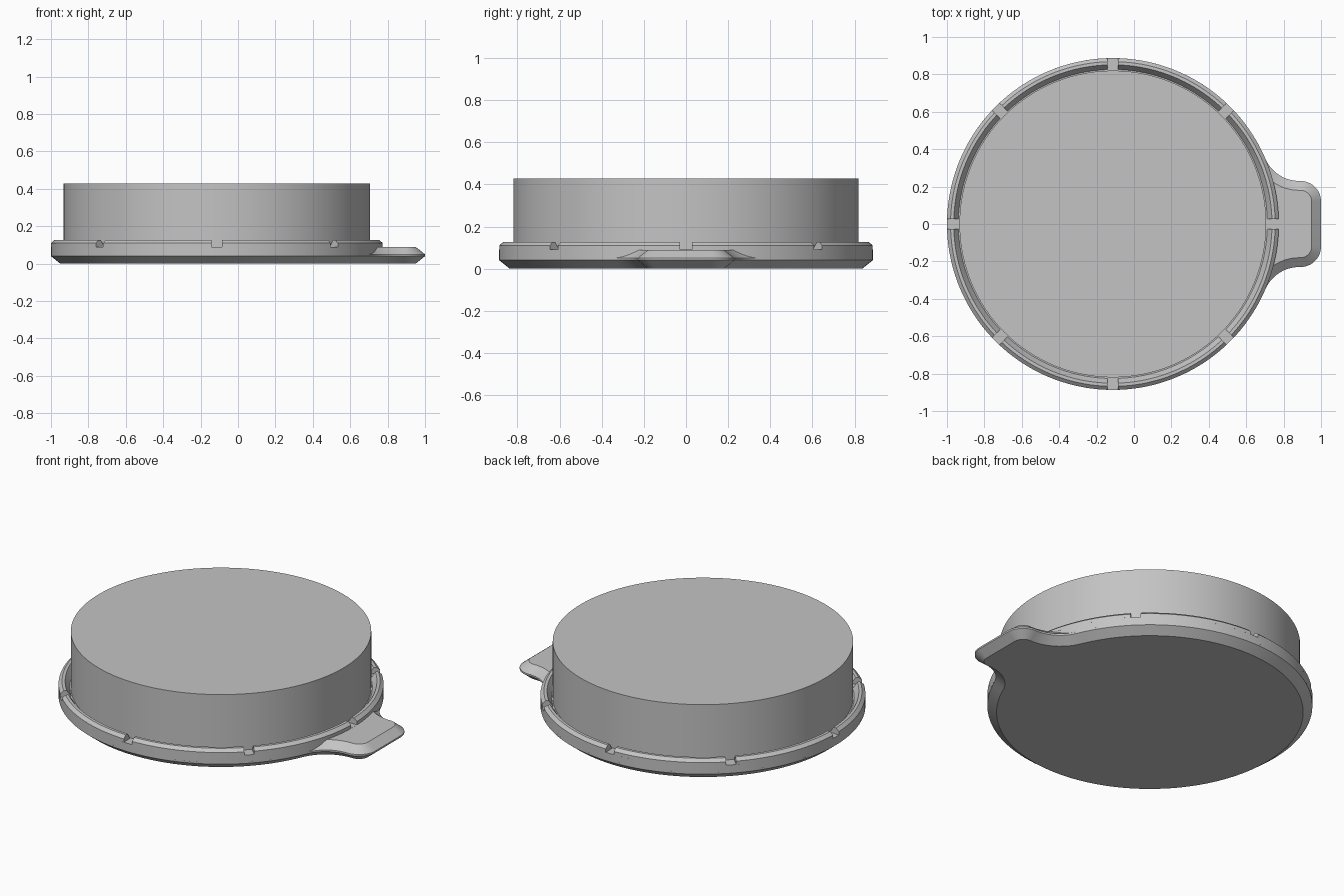
import bpy, bmesh, math
from mathutils import Vector

if "Cube" in bpy.data.objects:
    bpy.data.objects.remove(bpy.data.objects["Cube"])

CX, R = -0.113, 0.887          # disc centre and outer radius
TAB_Y, TIP, CORNER, FILLET = 0.23, 1.0, 0.11, 0.198
NOTCH = 0.055                  # notch width
SEG = 144

grey = bpy.data.materials.new("light grey")
grey.diffuse_color = (0.55, 0.55, 0.55, 1)
grey.use_nodes = True
grey.node_tree.nodes["Principled BSDF"].inputs["Base Color"].default_value = grey.diffuse_color


def finish(name, bm):
    bmesh.ops.recalc_face_normals(bm, faces=bm.faces)
    mesh = bpy.data.meshes.new(name)
    bm.to_mesh(mesh)
    bm.free()
    mesh.materials.append(grey)
    ob = bpy.data.objects.new(name, mesh)
    bpy.context.collection.objects.link(ob)
    bpy.ops.object.select_all(action='DESELECT')
    ob.select_set(True)
    bpy.context.view_layer.objects.active = ob
    bpy.ops.object.shade_smooth_by_angle(angle=math.radians(30))
    return ob


def loft(name, rings, closed=False):
    """Skin a list of equal-length point rings; cap the ends or join them."""
    bm = bmesh.new()
    loops = [[bm.verts.new(p) for p in ring] for ring in rings]
    n = len(loops[0])
    pairs = list(zip(loops, loops[1:])) + ([(loops[-1], loops[0])] if closed else [])
    for a, b in pairs:
        for i in range(n):
            j = (i + 1) % n
            bm.faces.new((a[i], a[j], b[j], b[i]))
    if not closed:
        bm.faces.new(loops[0][::-1])
        bm.faces.new(loops[-1])
    return finish(name, bm)


def circle(r, z):
    return [(CX + r * math.cos(2 * math.pi * i / SEG),
             r * math.sin(2 * math.pi * i / SEG), z) for i in range(SEG)]


def arc(cx, cy, r, a0, a1, n):
    return [(cx + r * math.cos(a0 + (a1 - a0) * i / n),
             cy + r * math.sin(a0 + (a1 - a0) * i / n)) for i in range(n + 1)]


def outline(inset, z):
    """Disc plus pull tab, offset inwards by inset."""
    fy = TAB_Y + FILLET
    a = math.asin(fy / (R + FILLET))
    fx = CX + (R + FILLET) * math.cos(a)
    half = arc(TIP - CORNER, TAB_Y - CORNER, CORNER - inset, 0, math.pi / 2, 12)
    half += arc(fx, fy, FILLET + inset, -math.pi / 2, a - math.pi, 14)
    half += arc(CX, 0, R - inset, a, math.pi, 66)[1:]
    mirrored = [(x, -y) for x, y in half[-2::-1]]
    return [(x, y, z) for x, y in half + mirrored]


# Base plate with pull tab, bevelled above and below
loft("base_plate_with_tab", [outline(0.05, 0), outline(0, 0.04),
                             outline(0, 0.05), outline(0.05, 0.0895)])

# Flange band under the notched rim
loft("flange", [circle(0.81, 0.05), circle(R, 0.05),
                circle(R, 0.09), circle(0.81, 0.09)], closed=True)

# Tall drum
loft("drum", [circle(0.82, 0.05), circle(0.82, 0.428)])

# Eight rim segments separated by parallel-sided notches
profile = [(R, 0.09), (R, 0.11), (0.868, 0.127), (0.851, 0.127), (0.826, 0.09)]
STEPS = 20
for k in range(8):
    sections = []
    for s in range(STEPS + 1):
        section = []
        for r, z in profile:
            gap = math.asin(NOTCH / 2 / r)
            t = k * math.pi / 4 + gap + (math.pi / 4 - 2 * gap) * s / STEPS
            section.append(Vector((CX + r * math.cos(t), r * math.sin(t), z)))
        sections.append(section)
    loft(f"rim_segment_{k + 1}", sections)
